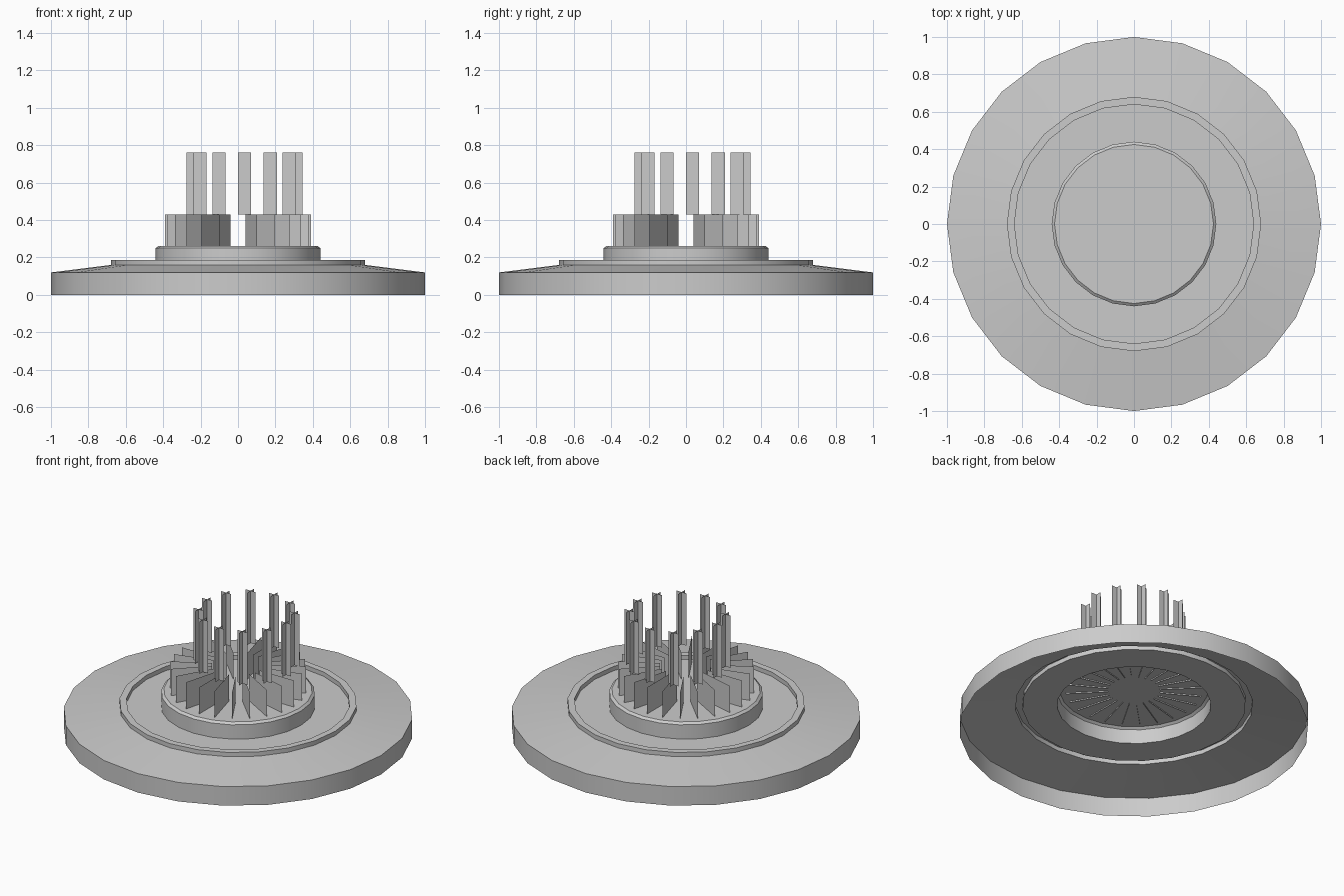
import bpy, math

if "Cube" in bpy.data.objects:
    bpy.data.objects.remove(bpy.data.objects["Cube"])

SIDES = 24

grey = bpy.data.materials.new("plain grey")
grey.diffuse_color = (0.6, 0.6, 0.6, 1)
grey.use_nodes = True
grey.node_tree.nodes["Principled BSDF"].inputs["Base Color"].default_value = grey.diffuse_color


def make(name, verts, faces, smooth=False):
    me = bpy.data.meshes.new(name)
    me.from_pydata(verts, [], faces)
    me.materials.append(grey)
    ob = bpy.data.objects.new(name, me)
    bpy.context.collection.objects.link(ob)
    if smooth:
        bpy.ops.object.select_all(action='DESELECT')
        ob.select_set(True)
        bpy.context.view_layer.objects.active = ob
        bpy.ops.object.shade_smooth_by_angle(angle=math.radians(30))
    return ob


def lathe(name, profile, cap=False):
    """Revolve (radius, z) points, listed from outside to inside, as an open shell."""
    verts, faces = [], []
    for r, z in profile:
        for i in range(SIDES):
            a = 2 * math.pi * i / SIDES
            verts.append((r * math.cos(a), r * math.sin(a), z))
    for k in range(len(profile) - 1):
        for i in range(SIDES):
            j = (i + 1) % SIDES
            lo, hi = k * SIDES, (k + 1) * SIDES
            faces.append((lo + i, lo + j, hi + j, hi + i))
    if cap:
        top = (len(profile) - 1) * SIDES
        faces.append(tuple(range(top, top + SIDES)))
    return make(name, verts, faces, smooth=True)


def sheet(verts, faces, p, q, z0, z1):
    """Add one thin upright sheet between plan points p and q."""
    n = len(verts)
    verts += [(*p, z0), (*q, z0), (*q, z1), (*p, z1)]
    faces.append((n, n + 1, n + 2, n + 3))


# Hollow stepped base: rim, sloping top, raised ring, floor, hub with bevelled cap
lathe("stepped_base", [(1.0, 0), (1.0, 0.12), (0.68, 0.16), (0.68, 0.187),
                       (0.64, 0.187), (0.64, 0.16), (0.44, 0.16),
                       (0.44, 0.25), (0.425, 0.262)], cap=True)

# Ring of radial fins, reaching just through the hub cap
verts, faces = [], []
for i in range(24):
    a = 2 * math.pi * i / 24
    c, s = math.cos(a), math.sin(a)
    sheet(verts, faces, (0.15 * c, 0.15 * s), (0.39 * c, 0.39 * s), 0.254, 0.43)
make("radial_fins", verts, faces)

# Ring of posts made of crossed sheets, slightly off centre
verts, faces = [], []
off, ring, h = 0.035, 0.275, 0.035
for i in range(12):
    a = 2 * math.pi * i / 12
    x, y = off + ring * math.cos(a), off + ring * math.sin(a)
    sheet(verts, faces, (x - h, y), (x + h, y), 0.43, 0.76)
    sheet(verts, faces, (x, y - h), (x, y + h), 0.43, 0.76)
make("crossed_posts", verts, faces)
